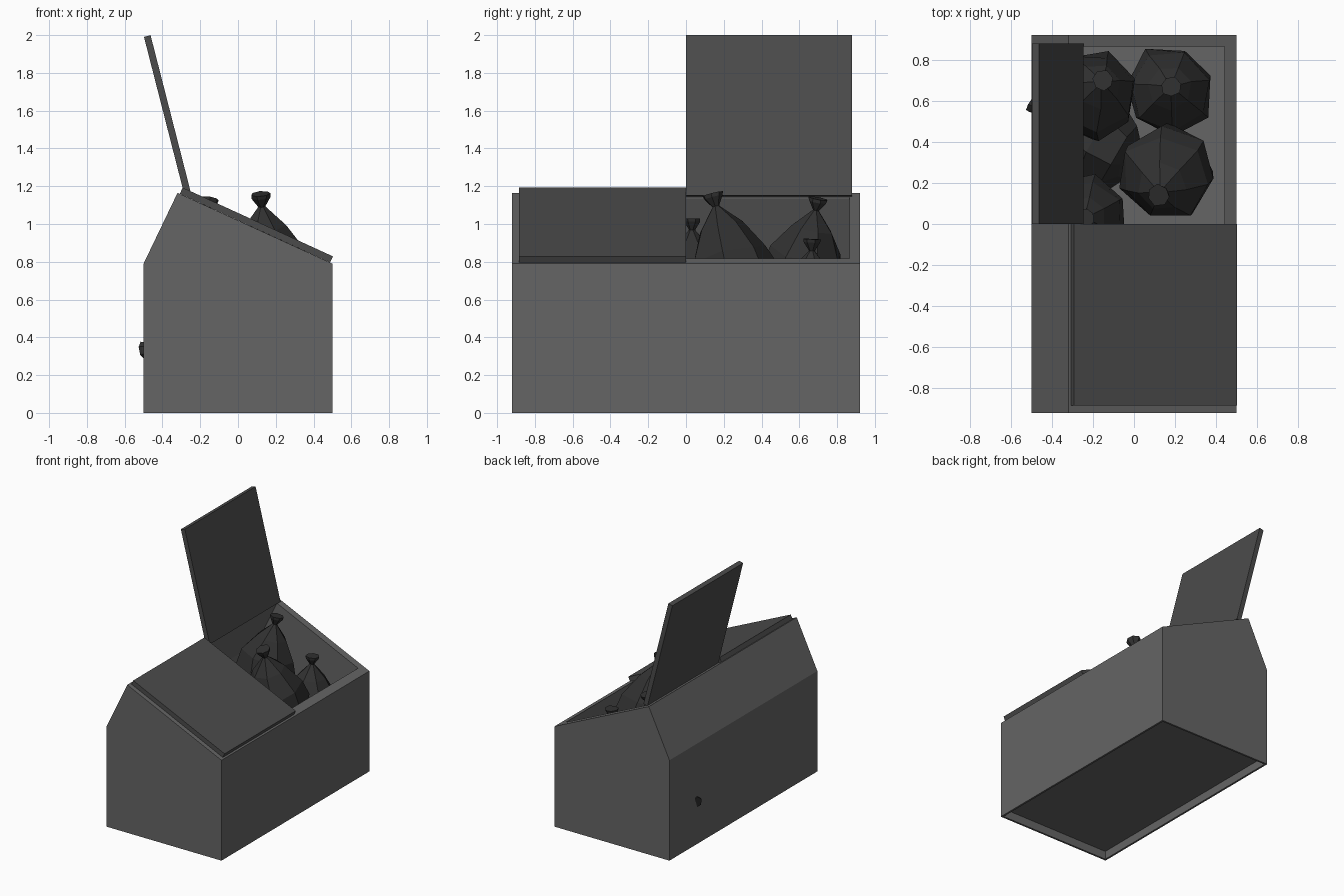
import bpy, bmesh, math, random
from mathutils import Vector, Matrix

if "Cube" in bpy.data.objects:
    bpy.data.objects.remove(bpy.data.objects["Cube"])

random.seed(4)


def material(name, v):
    m = bpy.data.materials.new(name)
    m.diffuse_color = (v, v, v, 1)
    m.use_nodes = True
    m.node_tree.nodes["Principled BSDF"].inputs["Base Color"].default_value = m.diffuse_color
    return m


BODY = material("body_grey", 0.13)
LID = material("lid_grey", 0.07)
BAG = material("bag_black", 0.03)


def finish(name, bm, mat):
    bmesh.ops.recalc_face_normals(bm, faces=bm.faces)
    me = bpy.data.meshes.new(name)
    bm.to_mesh(me)
    bm.free()
    ob = bpy.data.objects.new(name, me)
    bpy.context.collection.objects.link(ob)
    if mat:
        me.materials.append(mat)
    return ob


def prism(name, profile, y0, y1, mat=None):
    """Extrude an xz profile along y."""
    bm = bmesh.new()
    face = bm.faces.new([bm.verts.new((x, y0, z)) for x, z in profile])
    ext = bmesh.ops.extrude_face_region(bm, geom=[face])
    verts = [g for g in ext["geom"] if isinstance(g, bmesh.types.BMVert)]
    bmesh.ops.translate(bm, verts=verts, vec=(0, y1 - y0, 0))
    return finish(name, bm, mat)


def cut(ob, cutter):
    mod = ob.modifiers.new("cut", 'BOOLEAN')
    mod.operation = 'DIFFERENCE'
    mod.solver = 'EXACT'
    mod.object = cutter
    bpy.context.view_layer.objects.active = ob
    bpy.ops.object.modifier_apply(modifier=mod.name)
    bpy.data.objects.remove(cutter)


# Container: sloped-top box, hollow inside, shallow recess underneath
body = prism("container", [(-0.5, 0), (0.5, 0), (0.5, 0.79), (-0.32, 1.165), (-0.5, 0.79)],
             -0.92, 0.92, BODY)
cut(body, prism("cavity_cutter", [(-0.44, 0.09), (0.44, 0.09), (0.44, 1.3), (-0.27, 1.3),
                                  (-0.27, 1.135), (-0.44, 0.78)], -0.865, 0.865))
cut(body, prism("base_cutter", [(-0.485, -0.1), (0.485, -0.1), (0.485, 0.065), (-0.485, 0.065)],
                -0.905, 0.905))


# Lids: same slab, one closed on the slope and one swung open
def lid(name, start, direction, side, y0, y1):
    s, d = Vector(start), Vector(direction).normalized() * 0.875
    n = Vector((-d.y, d.x)).normalized() * 0.036 * side
    prism(name, [s, s + d, s + d + n, s + n], y0, y1, LID)


lid("closed_lid", (-0.308, 1.16), (0.909, -0.416), 1, -0.885, 0)
lid("open_lid", (-0.246, 1.152), (-0.248, 0.969), 1, 0, 0.88)


# Rubbish bags: seven-sided, tied at the neck, hung from the knot tip
RINGS = [(0.055, 0), (0.05, -0.02), (0.018, -0.07), (0.12, -0.18), (0.215, -0.33),
         (0.245, -0.45), (0.2, -0.58), (0.1, -0.64)]


def bag(name, tip, axis, scale, spin):
    n = 7
    bm = bmesh.new()
    rings = []
    for i, (r, z) in enumerate(RINGS):
        j = 0.02 if i > 3 else 0.004
        rings.append([bm.verts.new(((r + random.uniform(-j, j)) * math.cos(a),
                                    (r + random.uniform(-j, j)) * math.sin(a),
                                    z + random.uniform(-j, j) * (i > 3)))
                      for a in (2 * math.pi * k / n + spin for k in range(n))])
    for a, b in zip(rings, rings[1:]):
        for k in range(n):
            bm.faces.new((a[k], a[(k + 1) % n], b[(k + 1) % n], b[k]))
    bm.faces.new(rings[0])
    bm.faces.new(rings[-1])
    rot = Vector(axis).to_track_quat('Z', 'Y').to_matrix().to_4x4()
    bm.transform(Matrix.Translation(tip) @ rot @ Matrix.Scale(scale, 4))
    finish(name, bm, BAG)


bag("bag_front", (0.12, 0.14, 1.16), (-0.04, -0.11, 0.42), 1.0, 0.2)
bag("bag_rear", (-0.15, 0.70, 1.135), (0.06, 0.08, 0.42), 0.92, 0.5)
bag("bag_corner", (0.18, 0.67, 0.92), (0.01, 0.02, 0.42), 0.9, 0.3)
bag("bag_middle", (-0.24, 0.03, 1.03), (0.0, 0.0, 1.0), 0.88, 0.0)
bag("bag_lying", (-0.5, 0.59, 0.33), (-0.8, 0.5, -0.2), 0.9, 0.4)
